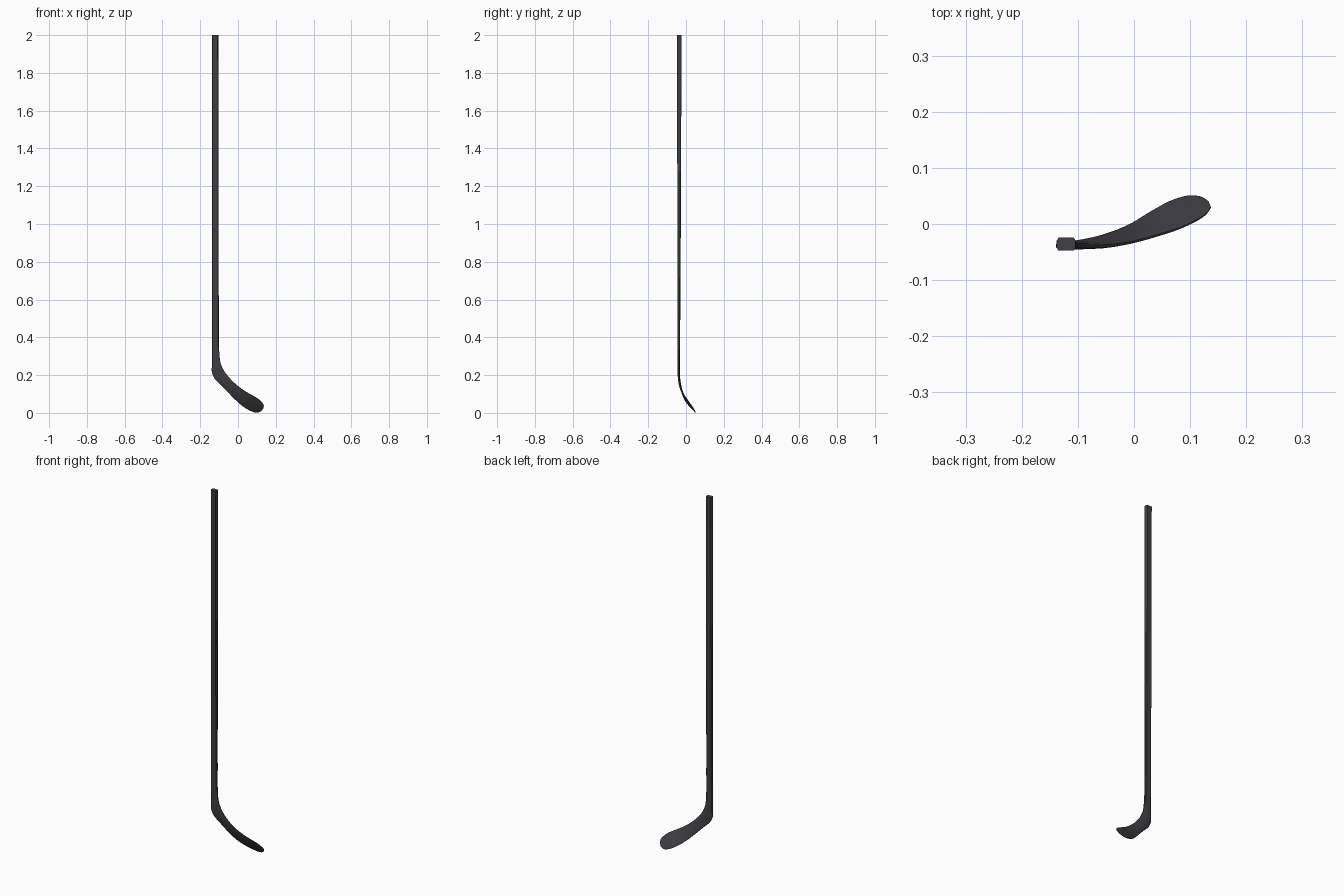
import bpy, bmesh
from mathutils import Vector

if "Cube" in bpy.data.objects:
    bpy.data.objects.remove(bpy.data.objects["Cube"])

# Stations: upper/front edge, lower/back edge, thickness
S = [
    ((-.104, -.036, 2.0), (-.138, -.036, 2.0), .023),
    ((-.103, -.036, 1.4), (-.138, -.036, 1.4), .021),
    ((-.102, -.037, .8), (-.138, -.037, .8), .017),
    ((-.101, -.038, .45), (-.138, -.038, .42), .014),
    ((-.099, -.039, .32), (-.138, -.039, .26), .012),
    ((-.093, -.040, .268), (-.137, -.038, .21), .011),
    ((-.078, -.040, .230), (-.124, -.036, .182), .010),
    ((-.048, -.039, .188), (-.090, -.030, .147), .010),
    ((-.010, -.034, .150), (-.050, -.019, .106), .009),
    ((.040, -.021, .113), (-.008, -.002, .064), .008),
    ((.080, -.008, .090), (.035, .024, .029), .007),
    ((.107, .004, .074), (.072, .043, .009), .006),
    ((.124, .014, .059), (.100, .050, .002), .005),
    ((.133, .023, .047), (.120, .048, .008), .004),
    ((.137, .030, .038), (.133, .040, .023), .003),
]


def spline(p, i, t):
    # Non-uniform cubic step with tangents limited by neighbour spacing
    a, b = p[i], p[i + 1]
    d = (b - a).length

    def tangent(k):
        if k == 0 or k == len(p) - 1:
            return (b - a)
        l0, l1 = (p[k] - p[k-1]).length, (p[k+1] - p[k]).length
        v = (p[k] - p[k-1]) / l0 * l1 + (p[k+1] - p[k]) / l1 * l0
        return v / (l0 + l1) * d
    m0, m1 = tangent(i), tangent(i + 1)
    return (a * (2*t**3 - 3*t*t + 1) + m0 * (t**3 - 2*t*t + t)
            + b * (3*t*t - 2*t**3) + m1 * (t**3 - t*t))


tops = [Vector(s[0]) for s in S]
bots = [Vector(s[1]) for s in S]
st = []
for i in range(len(S) - 1):
    for k in range(4):
        t = k / 4
        st.append((spline(tops, i, t), spline(bots, i, t),
                   S[i][2] * (1 - t) + S[i + 1][2] * t))
st.append((tops[-1], bots[-1], S[-1][2]))

# Shaft and blade lofted through chamfered cross-sections
profile = [(-1, -.5), (-.8, -1), (.8, -1), (1, -.5), (1, .5), (.8, 1), (-.8, 1), (-1, .5)]
bm = bmesh.new()
rings = []
for i, (T, B, th) in enumerate(st):
    c = (T + B) / 2
    a, b = st[max(i - 1, 0)], st[min(i + 1, len(st) - 1)]
    path = (b[0] + b[1] - a[0] - a[1]).normalized()
    n = (B - T).cross(path).normalized()
    rings.append([bm.verts.new(c + (B - T) / 2 * u + n * th / 2 * v) for u, v in profile])
for r, q in zip(rings, rings[1:]):
    for j in range(8):
        k = (j + 1) % 8
        bm.faces.new((r[j], r[k], q[k], q[j]))
bm.faces.new(rings[0])
bm.faces.new(rings[-1])
bmesh.ops.recalc_face_normals(bm, faces=bm.faces)
me = bpy.data.meshes.new("shaft_and_blade")
bm.to_mesh(me)
bm.free()
ob = bpy.data.objects.new("shaft_and_blade", me)
bpy.context.collection.objects.link(ob)

# Dark composite finish
mat = bpy.data.materials.new("dark_composite")
mat.diffuse_color = (.05, .05, .058, 1)
mat.use_nodes = True
mat.node_tree.nodes["Principled BSDF"].inputs["Base Color"].default_value = mat.diffuse_color
me.materials.append(mat)
bpy.context.view_layer.objects.active = ob
ob.select_set(True)
bpy.ops.object.shade_smooth_by_angle(angle=.5)
